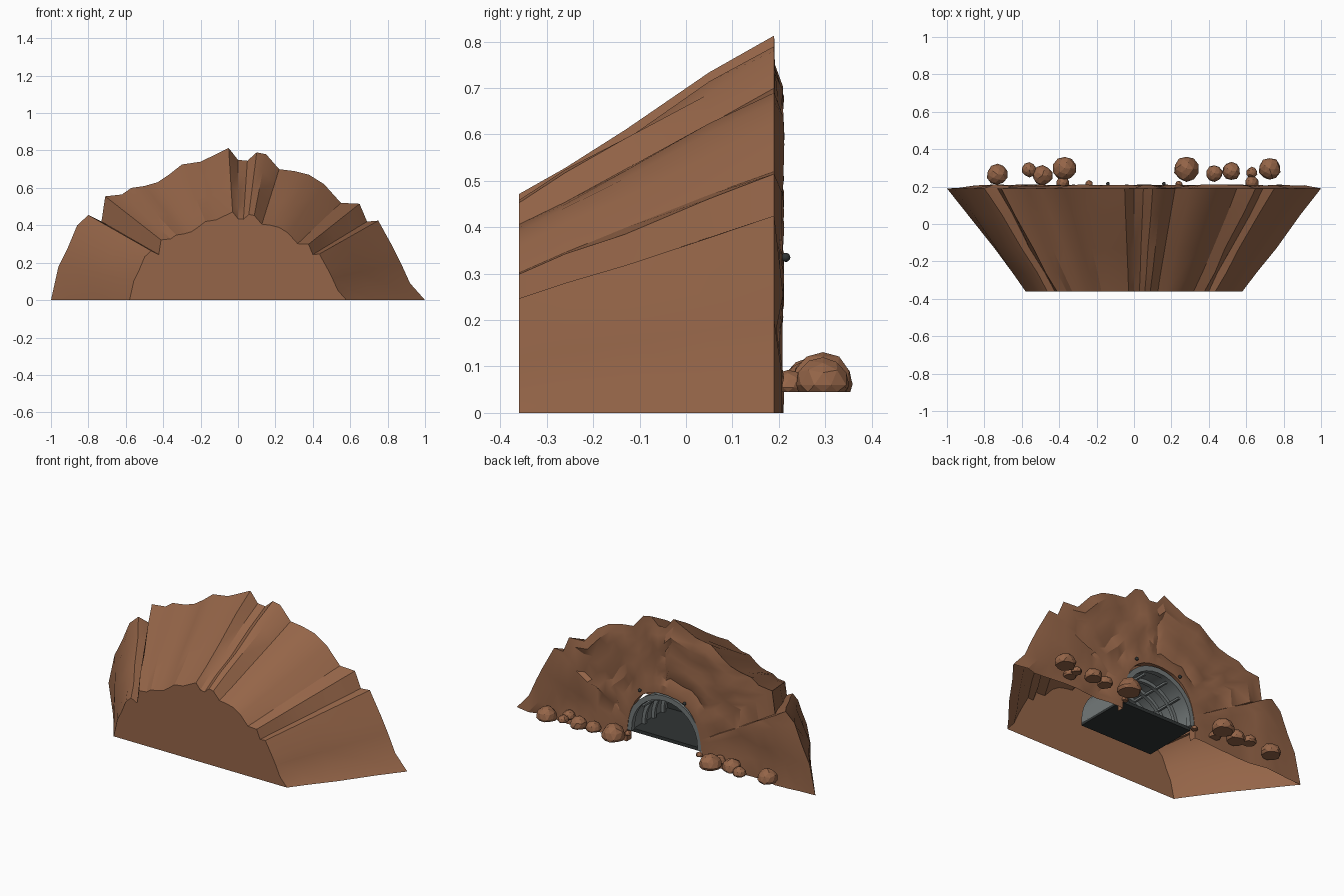
import bpy, bmesh, math, random
from mathutils import Vector

if "Cube" in bpy.data.objects:
    bpy.data.objects.remove(bpy.data.objects["Cube"])
random.seed(4)


def material(name, rgb):
    m = bpy.data.materials.new(name)
    m.diffuse_color = (*rgb, 1)
    m.use_nodes = True
    m.node_tree.nodes["Principled BSDF"].inputs["Base Color"].default_value = m.diffuse_color
    return m


ROCK = material("red_rock", (0.30, 0.13, 0.065))
STEEL = material("grey_steel", (0.17, 0.19, 0.19))
DARK = material("dark_floor", (0.03, 0.035, 0.035))


def finish(name, bm, mat, angle=None):
    me = bpy.data.meshes.new(name)
    bmesh.ops.recalc_face_normals(bm, faces=bm.faces)
    bm.to_mesh(me)
    bm.free()
    ob = bpy.data.objects.new(name, me)
    bpy.context.collection.objects.link(ob)
    me.materials.append(mat)
    if angle:
        bpy.ops.object.select_all(action='DESELECT')
        bpy.context.view_layer.objects.active = ob
        ob.select_set(True)
        bpy.ops.object.shade_smooth_by_angle(angle=math.radians(angle))
    return ob


def loft(bm, rows, closed=False):
    vr = [[bm.verts.new(p) for p in row] for row in rows]
    for a, b in zip(vr, vr[1:]):
        n = len(a)
        for i in range(n if closed else n - 1):
            j = (i + 1) % n
            bm.faces.new((a[i], a[j], b[j], b[i]))
    return vr


# Jagged skyline of the hill (x, z)
RIM = [(-1, 0), (-.96, .18), (-.91, .28), (-.86, .4), (-.8, .455), (-.73, .42),
       (-.71, .555), (-.62, .565), (-.57, .6), (-.5, .61), (-.43, .63), (-.37, .67),
       (-.3, .725), (-.2, .74), (-.05, .813), (0, .75), (.05, .745), (.1, .79),
       (.15, .78), (.22, .7), (.3, .69), (.38, .67), (.46, .62), (.55, .52),
       (.65, .515), (.69, .42), (.75, .425), (.83, .28), (.87, .2), (.92, .09), (1, 0)]
HALF_W, ARCH_H = 0.25, 0.35


def hole_point(x, z):
    a = math.atan2(z, x)
    c, s = math.cos(a), math.sin(a)
    k = 2.5
    t = (abs(c / HALF_W) ** k + abs(s / ARCH_H) ** k) ** (-1 / k)
    return t * c, t * s


# Hill: flat front cap, ridged flanks, rugged rear face, tunnel reveal
bm = bmesh.new()
rows = []
for y in (-.36, -.26, -.13, .05, .19):
    s = .58 + .42 * (y + .36) / .55
    row = []
    for x, z in RIM:
        j = random.uniform(-.012, .012) if -.3 < y < .1 else 0
        row.append((x * (s + j), y, z * (s + j)))
    rows.append(row)
STEPS = 9
for k in range(1, STEPS + 1):
    t = k / STEPS
    row = []
    for i, (x, z) in enumerate(RIM):
        hx, hz = hole_point(x, z)
        tt = t
        if k < STEPS:
            tt += random.uniform(-.025, .025)
        px, pz = x + (hx - x) * tt, z + (hz - z) * tt
        y = .198 + random.uniform(-.012, .014) if k < STEPS - 1 else .208
        row.append((px, y, pz))
    rows.append(row)
rows.append([(x, .165, z) for x, _, z in rows[-1]])
grid = loft(bm, rows)
bm.faces.new(grid[0])
finish("rock_hill", bm, ROCK, 25)


# Tunnel arch section with short straight legs
def arch(r, y, base=.07, spring=.09, n=16):
    pts = [(r, y, base)]
    pts += [(r * math.cos(math.pi * i / n), y, spring + r * math.sin(math.pi * i / n))
            for i in range(n + 1)]
    return pts + [(-r, y, base)]


def arch_ring(name, r0, r1, y0, y1, mat):
    bm = bmesh.new()
    sections = [arch(r0, y0), arch(r1, y0), arch(r1, y1), arch(r0, y1)]
    loft(bm, list(zip(*sections)), closed=True)
    bm.verts.ensure_lookup_table()
    n = len(bm.verts)
    bm.faces.new(bm.verts[:4])
    bm.faces.new(bm.verts[n - 4:])
    return finish(name, bm, mat, 30)


def box(name, centre, size, mat):
    bm = bmesh.new()
    bmesh.ops.create_cube(bm, size=1)
    for v in bm.verts:
        v.co = Vector([c + a * b for c, a, b in zip(centre, v.co, size)])
    return finish(name, bm, mat)


arch_ring("tunnel_lining", .225, .24, -.15, .19, STEEL)
arch_ring("entrance_frame", .22, .25, .175, .205, STEEL)
for i, y in enumerate((-.09, 0, .09)):
    arch_ring(f"tunnel_rib_{i}", .205, .226, y - .01, y + .01, STEEL)
box("tunnel_floor", (0, .015, .065), (.48, .33, .02), DARK)

# Closed inner end of the tunnel
bm = bmesh.new()
bm.faces.new([bm.verts.new(p) for p in arch(.235, -.145)])
finish("tunnel_end", bm, DARK)

# Long beams under the ceiling
for i, deg in enumerate((40, 70, 110, 140)):
    a = math.radians(deg)
    box(f"ceiling_beam_{i}", (.212 * math.cos(a), .02, .09 + .212 * math.sin(a)),
        (.012, .32, .012), STEEL)

# Bolts over the entrance
for i, x in enumerate((-.14, .16)):
    bm = bmesh.new()
    bmesh.ops.create_icosphere(bm, subdivisions=2, radius=.01)
    bmesh.ops.translate(bm, verts=bm.verts, vec=(x, .215, .335))
    finish(f"bolt_{i}", bm, DARK, 60)

# Flat-bottomed boulders beside the entrance (x, y, radius)
BOULDERS = [(-.73, .265, .058), (-.56, .29, .04), (-.49, .26, .055), (-.37, .297, .064),
            (-.38, .22, .035), (-.24, .215, .02), (.28, .295, .068), (.24, .21, .02),
            (.43, .27, .044), (.52, .283, .05), (.725, .295, .06), (.63, .275, .03),
            (.63, .22, .038)]
for i, (x, y, r) in enumerate(BOULDERS):
    bm = bmesh.new()
    bmesh.ops.create_icosphere(bm, subdivisions=2, radius=r)
    for v in bm.verts:
        v.co *= random.uniform(.92, 1.05)
        v.co += Vector((x, y, .045 + r * .25))
        v.co.z = max(v.co.z, .045)
        v.co.y = min(v.co.y, .36)
    bmesh.ops.remove_doubles(bm, verts=bm.verts, dist=.0005)
    finish(f"boulder_{i}", bm, ROCK)
